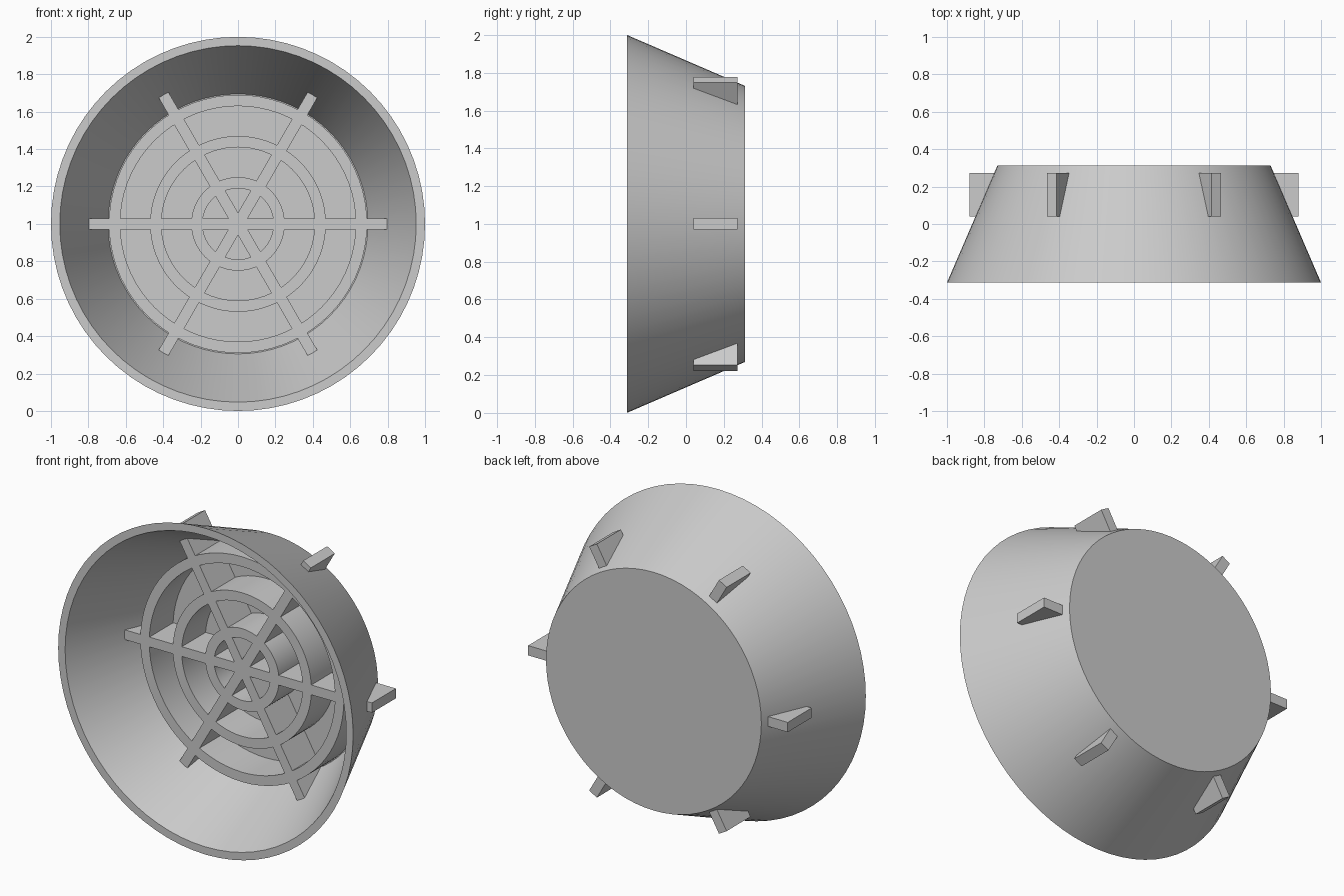
import bpy, bmesh, math
from mathutils import Matrix

if "Cube" in bpy.data.objects:
    bpy.data.objects.remove(bpy.data.objects["Cube"])

CENTRE_Z = 1.0
SIDES = 72
GRID_FRONT, GRID_BACK = 0.04, 0.272


def finish(name, bm, smooth=True):
    bmesh.ops.recalc_face_normals(bm, faces=bm.faces)
    mesh = bpy.data.meshes.new(name)
    bm.to_mesh(mesh)
    bm.free()
    obj = bpy.data.objects.new(name, mesh)
    obj.location.z = CENTRE_Z
    bpy.context.collection.objects.link(obj)
    if smooth:
        bpy.ops.object.select_all(action='DESELECT')
        obj.select_set(True)
        bpy.context.view_layer.objects.active = obj
        bpy.ops.object.shade_smooth_by_angle(angle=math.radians(30))
    return obj


def lathe(name, profile, closed):
    """Turn (radius, y) points around the y axis; open ends are capped by discs."""
    bm = bmesh.new()
    rings = []
    for r, y in profile:
        angles = [2 * math.pi * i / SIDES for i in range(SIDES)]
        rings.append([bm.verts.new((r * math.cos(a), y, r * math.sin(a))) for a in angles])
    pairs = list(zip(rings, rings[1:]))
    if closed:
        pairs.append((rings[-1], rings[0]))
    else:
        bm.faces.new(rings[0])
        bm.faces.new(rings[-1])
    for a, b in pairs:
        for i in range(SIDES):
            j = (i + 1) % SIDES
            bm.faces.new((a[i], a[j], b[j], b[i]))
    return finish(name, bm)


# tapered bowl: inner floor, inner wall, rim, outer wall, back disc
lathe("bowl", [(0.695, 0.27), (0.953, -0.313), (1.0, -0.313), (0.73, 0.313)], False)

# concentric grid rings
for name, inner, outer in (("inner_ring", 0.19, 0.25),
                           ("middle_ring", 0.41, 0.47),
                           ("outer_ring", 0.63, 0.69)):
    lathe(name, [(inner, GRID_FRONT), (outer, GRID_FRONT),
                 (outer, GRID_BACK), (inner, GRID_BACK)], True)

# three crossing bars whose ends poke through the wall as fins
for k in range(3):
    bm = bmesh.new()
    bmesh.ops.create_cube(bm, size=1.0)
    bmesh.ops.scale(bm, vec=(1.76, GRID_BACK - GRID_FRONT, 0.06), verts=bm.verts)
    bmesh.ops.translate(bm, vec=(0, (GRID_FRONT + GRID_BACK) / 2, 0), verts=bm.verts)
    bmesh.ops.rotate(bm, matrix=Matrix.Rotation(k * math.pi / 3, 3, 'Y'), verts=bm.verts)
    finish(f"cross_bar_{k + 1}", bm, smooth=False)
